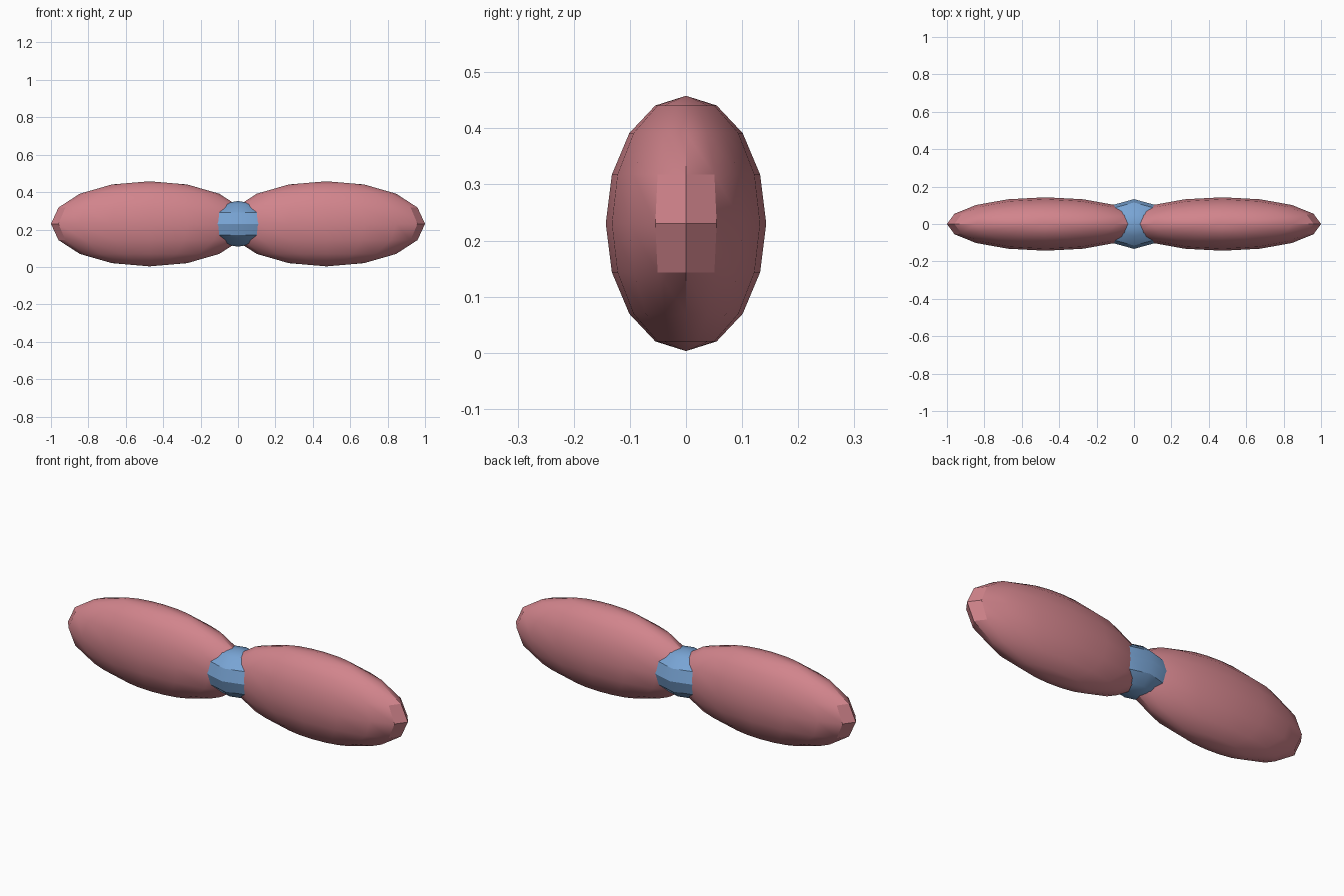
import bpy
import math

if "Cube" in bpy.data.objects:
    bpy.data.objects.remove(bpy.data.objects["Cube"], do_unlink=True)

CENTRE_Z = 0.2305


def make_material(name, rgb):
    mat = bpy.data.materials.new(name)
    mat.use_nodes = True
    colour = (*rgb, 1.0)
    mat.diffuse_color = colour
    mat.node_tree.nodes["Principled BSDF"].inputs["Base Color"].default_value = colour
    return mat


def ellipsoid(name, x, radii, segments, rings, mat):
    """Low-poly stretched sphere with its poles on z."""
    bpy.ops.mesh.primitive_uv_sphere_add(
        segments=segments, ring_count=rings, radius=1, location=(x, 0, CENTRE_Z))
    obj = bpy.context.object
    obj.name = name
    obj.scale = radii
    bpy.ops.object.transform_apply(location=False, rotation=False, scale=True)
    bpy.ops.object.shade_smooth_by_angle(angle=math.radians(30))
    obj.data.materials.append(mat)
    return obj


pink = make_material("dusty_pink", (0.64, 0.231, 0.262))
blue = make_material("soft_blue", (0.188, 0.371, 0.658))

# Two bow loops, mirrored across the middle
for side, x in (("left", 0.473), ("right", -0.473)):
    ellipsoid(side + "_bow_loop", x, (0.527, 0.143, 0.2275), 16, 8, pink)

# Knot in the middle
ellipsoid("centre_knot", 0, (0.2, 0.133, 0.122), 8, 6, blue)
